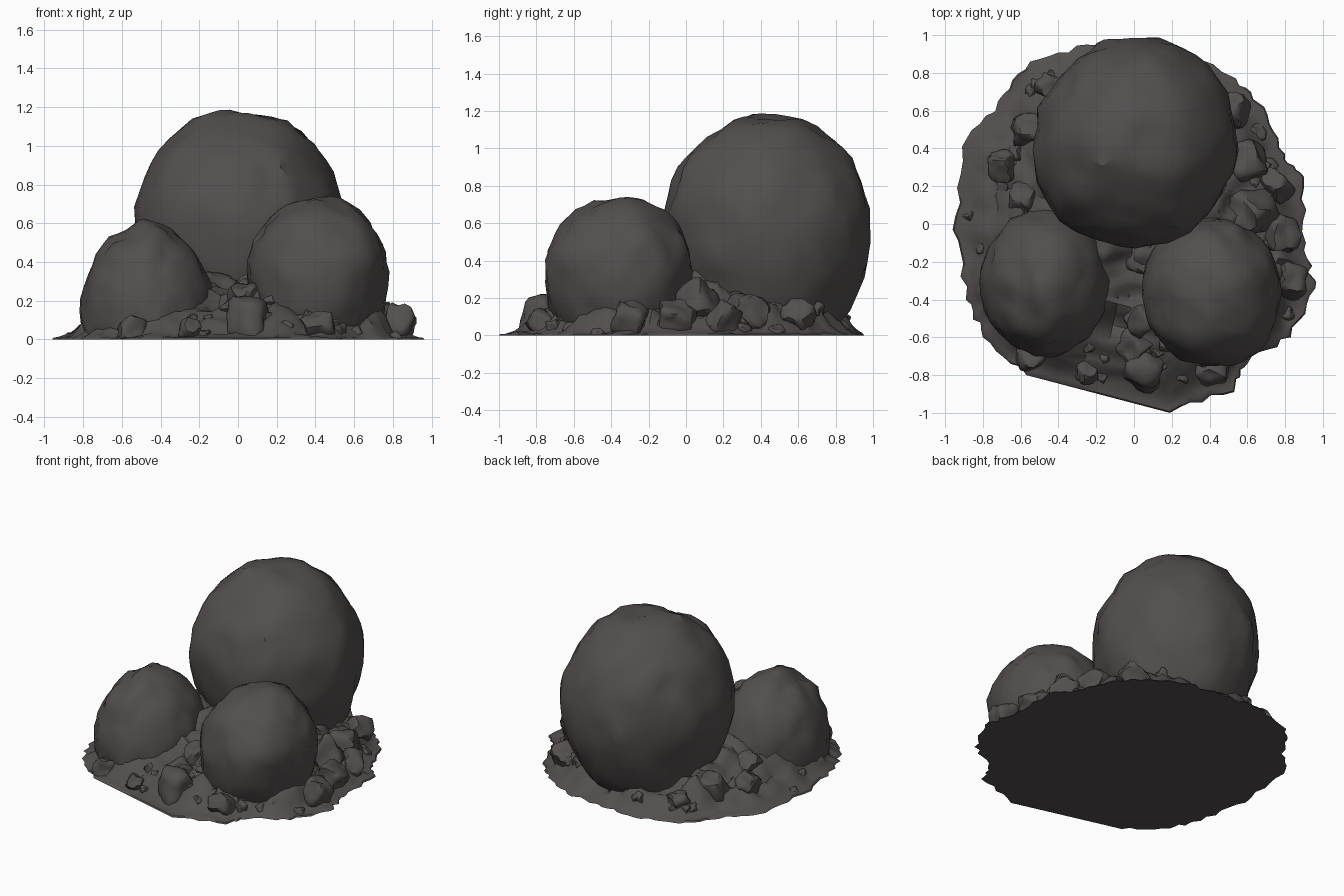
import bpy, bmesh, math, random
from mathutils import Vector, Euler, noise

random.seed(7)
cube = bpy.data.objects.get("Cube")
if cube:
    bpy.data.objects.remove(cube, do_unlink=True)

stone = bpy.data.materials.new("dark stone")
stone.use_nodes = True
COLOUR = (0.085, 0.077, 0.074, 1)
stone.diffuse_color = COLOUR
bsdf = stone.node_tree.nodes["Principled BSDF"]
bsdf.inputs["Base Color"].default_value = COLOUR
bsdf.inputs["Roughness"].default_value = 0.9


def finish(bm, name, angle):
    """Turn a bmesh into a smooth object whose sharp creases stay sharp."""
    bmesh.ops.recalc_face_normals(bm, faces=bm.faces)
    mesh = bpy.data.meshes.new(name)
    bm.to_mesh(mesh)
    bm.free()
    mesh.materials.append(stone)
    mesh.polygons.foreach_set("use_smooth", [True] * len(mesh.polygons))
    mesh.set_sharp_from_angle(angle=math.radians(angle))
    obj = bpy.data.objects.new(name, mesh)
    bpy.context.collection.objects.link(obj)


# Boulders: name, centre, radii, depth below the centre, noise seed, bulges
BOULDERS = [
    ("back_boulder", (0.01, 0.44, 0.6), (0.535, 0.555, 0.585), 0.72, 3.3,
     [((-0.8, -0.55, 0.1), 0.06), ((0, -1, 0.15), 0.02), ((-0.7, 0.7, 0.2), -0.03),
      ((0.8, -0.2, -0.5), 0.03)]),
    ("front_left_boulder", (0.41, -0.36, 0.35), (0.365, 0.395, 0.39), 0.5, 8.1,
     [((-0.7, 0.6, -0.2), 0.03), ((0.6, -0.7, 0), 0.04), ((-0.7, 0, 0.7), -0.03)]),
    ("front_right_boulder", (-0.475, -0.31, 0.14), (0.34, 0.39, 0.48), 0.4, 14.6,
     [((0.7, 0.7, 0.2), 0.04), ((-0.7, 0, 0.7), -0.04), ((0.6, 0, 0.8), -0.02)])]

for name, centre, radii, low, seed, bulges in BOULDERS:
    bm = bmesh.new()
    bmesh.ops.create_icosphere(bm, subdivisions=4, radius=1)
    shift = Vector((seed, seed * 2, 0))
    for v in bm.verts:
        d = v.co.normalized()
        # Broad dents, small pits, shallow chipped ledges
        k = 1 + 0.04 * noise.noise(d * 1.8 + shift) + 0.04 * noise.noise(d * 4 + shift)
        k += 0.02 * noise.noise(d * 9 + shift)
        if noise.noise(d * 3 - shift) > 0.22:
            k -= 0.022
        for aim, amount in bulges:
            k += amount * max(0, d.dot(Vector(aim).normalized())) ** 6
        x, y, z = d * k
        z *= radii[2] if z > 0 else low
        v.co = Vector((x * radii[0], y * radii[1], z)) + Vector(centre)
        v.co.z = max(v.co.z, 0.01)
    finish(bm, name, 32)

# Ground mound: ragged outline, rings rising to the middle
OUTLINE = [(0.19, -1), (0.53, -0.89), (0.6, -0.74), (0.83, -0.6), (0.96, -0.34),
           (0.91, -0.1), (0.9, 0.25), (0.8, 0.37), (0.69, 0.62), (0.54, 0.77),
           (0.3, 0.9), (0, 0.94), (-0.25, 0.95), (-0.55, 0.86), (-0.72, 0.65),
           (-0.91, 0.41), (-0.96, -0.03), (-0.89, -0.4), (-0.8, -0.6), (-0.57, -0.8)]
STEPS = 6
rim = []
for i, a in enumerate(OUTLINE):
    b = OUTLINE[(i + 1) % len(OUTLINE)]
    for s in range(STEPS):
        p = Vector(a).lerp(Vector(b), s / STEPS)
        straight = i == len(OUTLINE) - 1
        if s and not straight:
            p *= 1 + random.uniform(-0.025, 0.015)
        rim.append(p)


def ground(p, t):
    """Point on the mound; t runs from middle (0) to rim (1)."""
    q = p * t
    z = 0.24 * (1 - t ** 2)
    # Soil banks up against the foot of each boulder
    for _, c, radii, *_ in BOULDERS:
        e = math.hypot((q.x - c[0]) / radii[0], (q.y - c[1]) / radii[1])
        z += 0.06 * max(0, 1 - abs(e - 0.9) / 0.35)
    lump = noise.noise(Vector((q.x * 4, q.y * 4, 2))) * 0.05
    lump += noise.noise(Vector((q.x * 9, q.y * 9, 5))) * 0.05
    # Half-buried stones: raised, flat-topped cells
    near, far = noise.voronoi(Vector((q.x * 6, q.y * 6, 0.5)))[0][:2]
    lump += 0.045 * min(1, (far - near) * 2.5) - 0.02
    fade = min(1, (1 - t) * 6)
    return Vector((q.x, q.y, max(0.008, (z + lump) * fade + 0.008)))


bm = bmesh.new()
RINGS = 32
rows = [[bm.verts.new((p.x, p.y, 0)) for p in rim]]
for r in range(RINGS):
    t = 1 - r / RINGS
    rows.append([bm.verts.new(ground(p, t * (0.992 if r == 0 else 1))) for p in rim])
n = len(rim)
for low, high in zip(rows, rows[1:]):
    for j in range(n):
        bm.faces.new((low[j], low[(j + 1) % n], high[(j + 1) % n], high[j]))
bm.faces.new(rows[-1])
bm.faces.new(rows[0][::-1])
finish(bm, "ground_mound", 42)


def add_rock(bm, centre, size):
    """Worn stone with an uneven, turned shape."""
    made = bmesh.ops.create_icosphere(bm, subdivisions=3, radius=1)["verts"]
    shift = Vector([random.uniform(0, 50) for _ in range(3)])
    turn = Euler([random.uniform(0, 6) for _ in range(3)])
    stretch = Vector([random.uniform(0.8, 1.2) for _ in range(3)])
    for v in made:
        # Clamping each axis wears flat sides onto the stone
        d = Vector([max(-0.75, min(0.75, c)) for c in v.co]) * 1.2
        d *= 1 + 0.3 * noise.noise(v.co * 1.5 + shift)
        d = d * stretch
        d.rotate(turn)
        v.co = Vector(centre) + d * size
        v.co.z = max(v.co.z, 0.004)


# Larger stones: x, y, z, size
bm = bmesh.new()
for x, y, z, size in [
        (-0.7, 0.31, 0.12, 0.08), (0.63, 0.07, 0.16, 0.1), (0.05, -0.77, 0.09, 0.11),
        (0.04, -0.5, 0.19, 0.1), (0.0, -0.63, 0.14, 0.09), (0.83, -0.3, 0.08, 0.1),
        (0.78, -0.05, 0.09, 0.1), (-0.45, 0.73, 0.09, 0.06), (0.6, 0.33, 0.12, 0.09),
        (-0.55, 0.5, 0.11, 0.09), (-0.25, -0.79, 0.05, 0.06), (0.42, -0.76, 0.05, 0.08),
        (0.03, -0.17, 0.2, 0.08), (-0.58, 0.13, 0.14, 0.08), (0.75, 0.2, 0.08, 0.08),
        (-0.55, -0.7, 0.04, 0.08), (0.52, 0.6, 0.1, 0.08)]:
    add_rock(bm, (x, y, z), size)
finish(bm, "large_rubble", 38)

# Scattered pebbles sunk into the slope
bm = bmesh.new()
for _ in range(60):
    size = random.uniform(0.025, 0.05)
    spot = ground(random.choice(rim), random.uniform(0.65, 0.93))
    add_rock(bm, spot - Vector((0, 0, size * 0.55)), size)
finish(bm, "small_rubble", 38)
